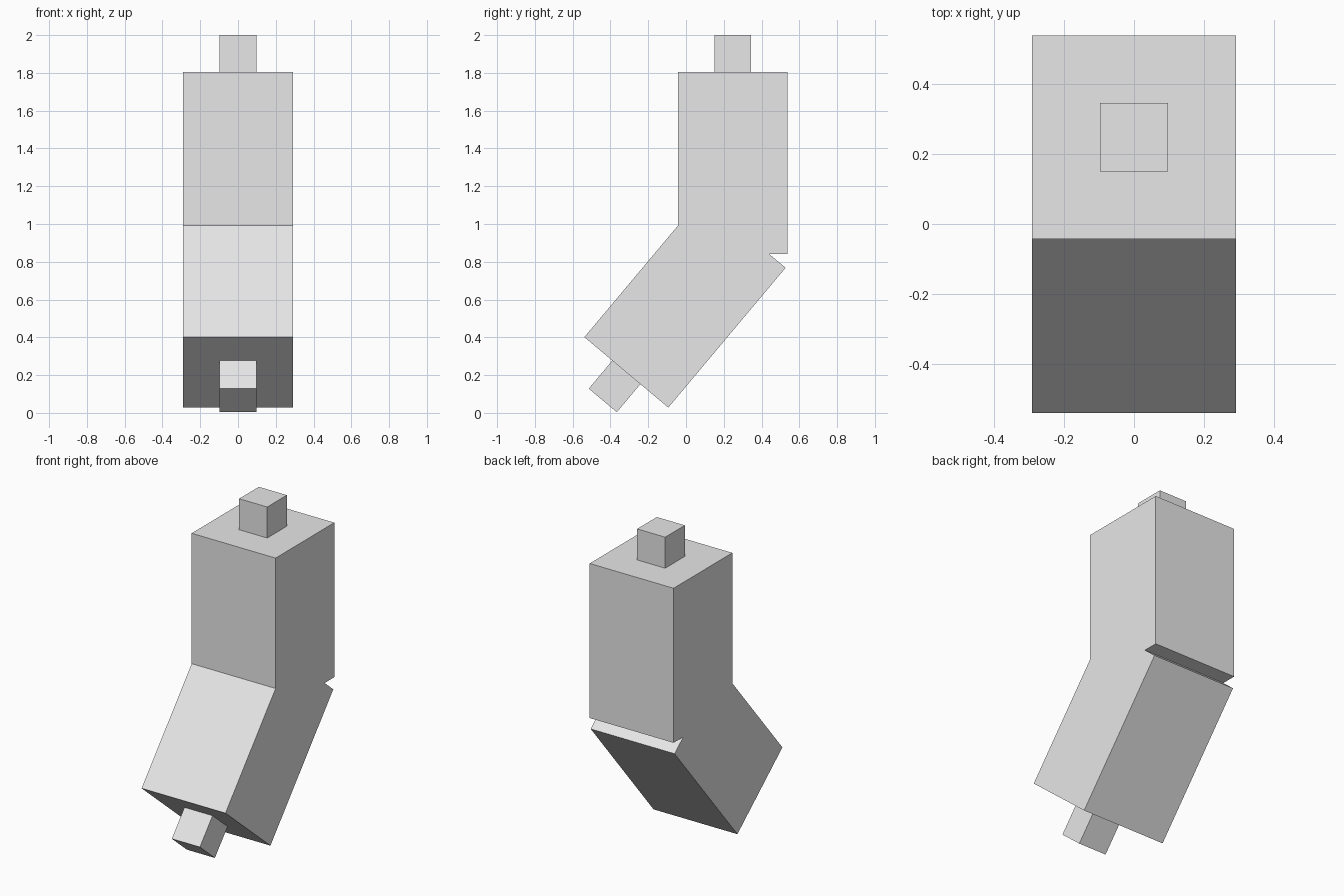
import bpy
import bmesh
from math import radians, sin, cos
from mathutils import Vector

cube = bpy.data.objects.get("Cube")
if cube:
    bpy.data.objects.remove(cube, do_unlink=True)

grey = bpy.data.materials.new("light grey")
grey.use_nodes = True
grey.diffuse_color = (0.8, 0.8, 0.8, 1)
grey.node_tree.nodes["Principled BSDF"].inputs["Base Color"].default_value = (0.8, 0.8, 0.8, 1)


def extrude_profile(name, points, half_width):
    """Extrude a closed (y, z) outline sideways, symmetric about x = 0."""
    bm = bmesh.new()
    face = bm.faces.new([bm.verts.new((-half_width, p[0], p[1])) for p in points])
    result = bmesh.ops.extrude_face_region(bm, geom=[face])
    moved = [v for v in result["geom"] if isinstance(v, bmesh.types.BMVert)]
    bmesh.ops.translate(bm, verts=moved, vec=(2 * half_width, 0, 0))
    bmesh.ops.recalc_face_normals(bm, faces=bm.faces)
    mesh = bpy.data.meshes.new(name)
    bm.to_mesh(mesh)
    bm.free()
    mesh.materials.append(grey)
    obj = bpy.data.objects.new(name, mesh)
    bpy.context.collection.objects.link(obj)


def peg(name, base, along, across):
    """Small square peg standing on the middle of an end face."""
    a, b = along * PEG, across * PEG / 2
    extrude_profile(name, [base - b, base + b, base + b + a, base - b + a], PEG / 2)


WIDTH, LENGTH, PEG = 0.58, 0.966, 0.194
BEND = radians(40)
up, back = Vector((0, 1)), Vector((1, 0))
limb = Vector((sin(BEND), cos(BEND)))        # lower segment, towards the joint
limb_back = Vector((cos(BEND), -sin(BEND)))  # lower segment, front to back

# Corners of the two square segments in the (y, z) plane
top_front = Vector((-0.043, 1.806))
top_back = top_front + back * WIDTH
upper_back = top_back - up * LENGTH
low_front = Vector((-0.538, 0.401))
low_back = low_front + limb_back * WIDTH
lower_back = low_back + limb * LENGTH

# Creases where the segments meet: front bend and rear notch
bend = low_front + limb * ((top_front.x - low_front.x) / limb.x)
notch = lower_back - limb_back * ((upper_back.y - lower_back.y) / -limb_back.y)

# Bent arm body, then a peg at each end
extrude_profile("bent_arm", [top_front, bend, low_front, low_back, lower_back,
                             notch, upper_back, top_back], WIDTH / 2)
peg("top_peg", (top_front + top_back) / 2, up, back)
peg("bottom_peg", (low_front + low_back) / 2, -limb, limb_back)
